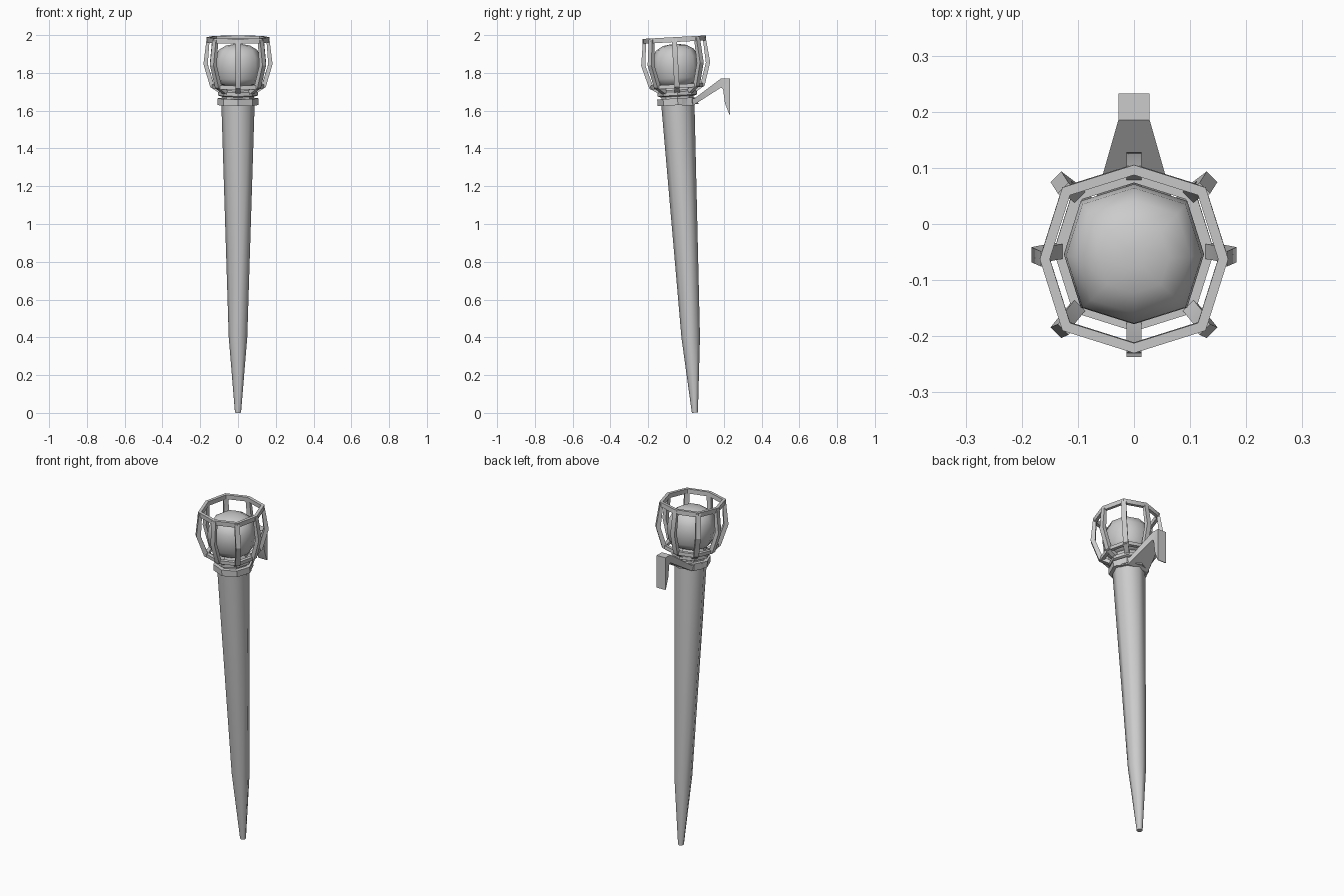
import bpy, bmesh, math
from mathutils import Matrix, Vector

if "Cube" in bpy.data.objects:
    bpy.data.objects.remove(bpy.data.objects["Cube"])

# the whole torch leans slightly forward about its foot
TILT = Matrix.Translation((0, 0.047, 0)) @ Matrix.Rotation(0.055, 4, 'X')
SIDES = 8


def bulge(i):
    """Diagonal corners of the head sit a little further out."""
    return 1.075 if i % 2 else 1.0


def finish(name, bm, tilt=True, angle=40):
    bmesh.ops.recalc_face_normals(bm, faces=bm.faces)
    if tilt:
        bm.transform(TILT)
    me = bpy.data.meshes.new(name)
    bm.to_mesh(me)
    bm.free()
    ob = bpy.data.objects.new(name, me)
    bpy.context.collection.objects.link(ob)
    bpy.ops.object.select_all(action='DESELECT')
    ob.select_set(True)
    bpy.context.view_layer.objects.active = ob
    bpy.ops.object.shade_smooth_by_angle(angle=math.radians(angle))
    return ob


def loft(bm, loops, closed=False):
    """Skin a list of equal-length vertex loops; cap ends or close into a ring."""
    rows = [[bm.verts.new(p) for p in loop] for loop in loops]
    n = len(rows[0])
    pairs = list(zip(rows, rows[1:])) + ([(rows[-1], rows[0])] if closed else [])
    for a, b in pairs:
        for i in range(n):
            j = (i + 1) % n
            bm.faces.new((a[i], a[j], b[j], b[i]))
    if not closed:
        bm.faces.new(rows[0])
        bm.faces.new(rows[-1])


def lathe(name, profile, closed=False, shaped=True, angle=40):
    """Eight-sided turned part from (radius, height) pairs."""
    bm = bmesh.new()
    loops = []
    for r, z in profile:
        loop = []
        for i in range(SIDES):
            a = i * math.tau / SIDES
            k = r * (bulge(i) if shaped else 1)
            loop.append((k * math.sin(a), -k * math.cos(a), z))
        loops.append(loop)
    loft(bm, loops, closed)
    return finish(name, bm, angle=angle)


# tapered shaft with pointed foot
lathe("shaft", [(0.016, 0.001), (0.049, 0.40), (0.088, 1.635)], shaped=False, angle=50)

# collar, neck and cup base
lathe("collar", [(0.088, 1.632), (0.108, 1.632), (0.108, 1.668), (0.088, 1.668)], shaped=False)
lathe("neck", [(0.085, 1.66), (0.085, 1.685)], shaped=False)
lathe("cup_base", [(0.092, 1.678), (0.105, 1.684), (0.105, 1.703), (0.085, 1.712),
                   (0.07, 1.75)], shaped=False)

# rounded globe
lathe("globe", [(0.07, 1.735), (0.1, 1.745), (0.117, 1.775), (0.125, 1.835),
                (0.121, 1.885), (0.101, 1.925), (0.063, 1.948), (0.02, 1.955)], angle=60)


# cage rings
def ring(name, r0, r1, z0, z1):
    lathe(name, [(r0, z0), (r1, z0), (r1, z1), (r0, z1)], closed=True)


ring("cage_top_ring", 0.150, 0.168, 1.966, 1.992)
ring("cage_lower_ring", 0.122, 0.143, 1.722, 1.742)

# cage ribs: (outer, inner) outlines in the radius / height plane
RIB = [((0.166, 1.985), (0.150, 1.985)),
       ((0.183, 1.850), (0.160, 1.848)),
       ((0.147, 1.728), (0.127, 1.742)),
       ((0.088, 1.690), (0.085, 1.712))]
bm = bmesh.new()
for i in range(SIDES):
    a = i * math.tau / SIDES
    out = Vector((math.sin(a), -math.cos(a), 0)) * bulge(i)
    side = Vector((math.cos(a), math.sin(a), 0)) * 0.0135
    up = Vector((0, 0, 1))
    loops = []
    for (ro, zo), (ri, zi) in RIB:
        o, n = out * ro + up * zo, out * ri + up * zi
        loops.append([o - side, o + side, n + side, n - side])
    loft(bm, loops)
finish("cage_ribs", bm, angle=25)

# rear wall hook: (lower y, z), (upper y, z), half width
HOOK = [((-0.02, 1.628), (-0.02, 1.662), 0.100),
        ((0.035, 1.626), (0.045, 1.665), 0.068),
        ((0.185, 1.722), (0.185, 1.770), 0.028),
        ((0.196, 1.715), (0.233, 1.770), 0.028),
        ((0.206, 1.640), (0.233, 1.680), 0.028),
        ((0.229, 1.580), (0.233, 1.580), 0.028)]
bm = bmesh.new()
loft(bm, [[(-w, *lo), (w, *lo), (w, *hi), (-w, *hi)] for lo, hi, w in HOOK])
finish("wall_hook", bm, tilt=False, angle=30)
